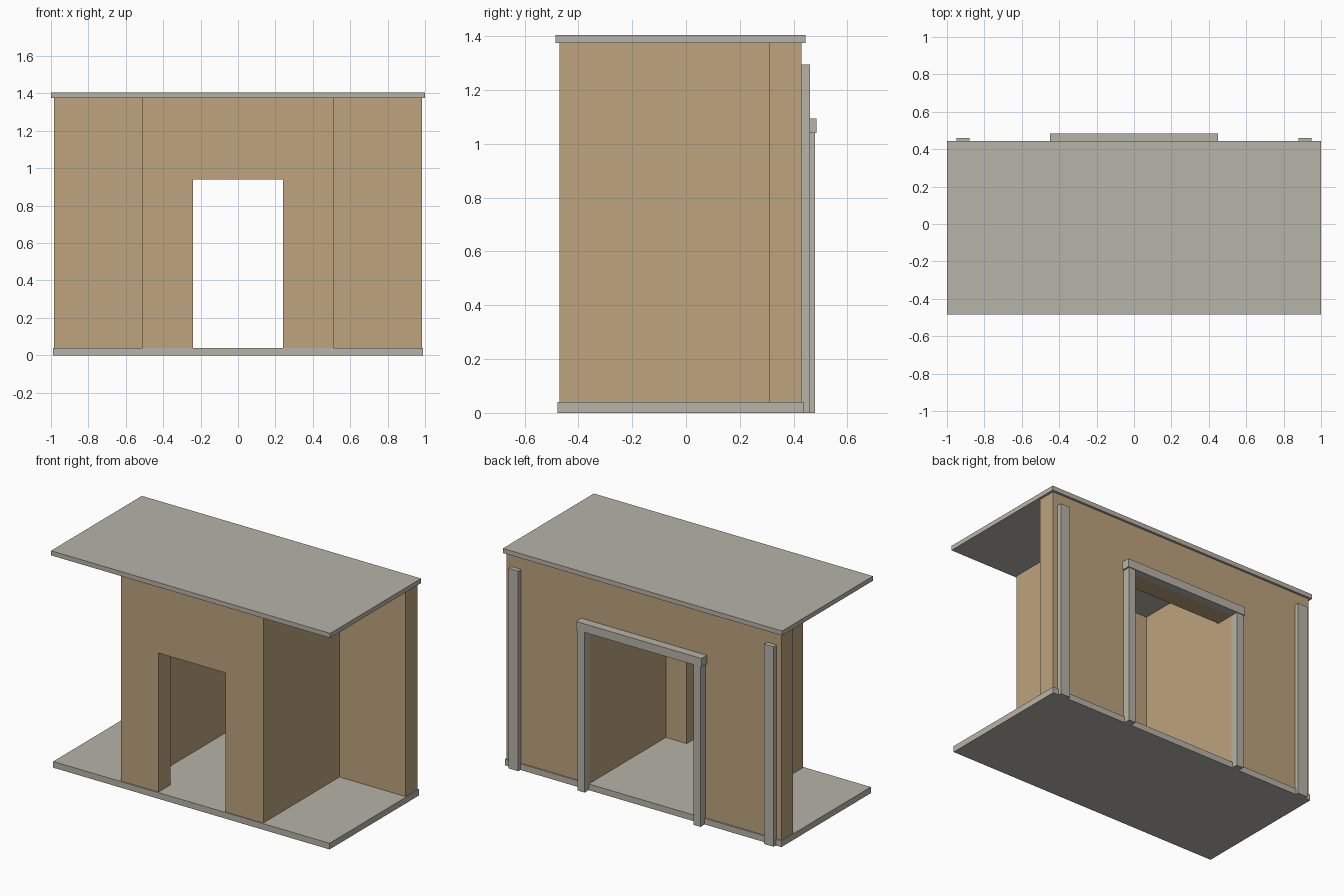
import bpy, bmesh

if "Cube" in bpy.data.objects:
    bpy.data.objects.remove(bpy.data.objects["Cube"])


def material(name, rgb):
    m = bpy.data.materials.new(name)
    m.diffuse_color = (*rgb, 1)
    m.use_nodes = True
    m.node_tree.nodes["Principled BSDF"].inputs["Base Color"].default_value = m.diffuse_color
    return m


TAN = material("tan_wall", (0.51, 0.37, 0.205))
GREY = material("warm_grey_trim", (0.474, 0.456, 0.392))


def extrude_profile(name, pts, y0, y1, mat):
    """Closed x-z outline pushed from y0 to y1."""
    bm = bmesh.new()
    face = bm.faces.new([bm.verts.new((x, y0, z)) for x, z in pts])
    res = bmesh.ops.extrude_face_region(bm, geom=[face])
    moved = [g for g in res["geom"] if isinstance(g, bmesh.types.BMVert)]
    bmesh.ops.translate(bm, verts=moved, vec=(0, y1 - y0, 0))
    bmesh.ops.recalc_face_normals(bm, faces=bm.faces)
    me = bpy.data.meshes.new(name)
    bm.to_mesh(me)
    bm.free()
    me.materials.append(mat)
    ob = bpy.data.objects.new(name, me)
    bpy.context.collection.objects.link(ob)
    return ob


def box(name, x0, x1, y0, y1, z0, z1, mat):
    return extrude_profile(name, [(x0, z0), (x1, z0), (x1, z1), (x0, z1)], y0, y1, mat)


def wall_with_door(name, half, door_half, door_top, y0, y1):
    pts = [(-half, BASE), (-door_half, BASE), (-door_half, door_top), (door_half, door_top),
           (door_half, BASE), (half, BASE), (half, TOP), (-half, TOP)]
    return extrude_profile(name, pts, y0, y1, TAN)


BASE, TOP = 0.001, 1.375

# Floor and roof slabs
box("floor_slab", -0.99, 0.99, -0.477, 0.438, 0, 0.04, GREY)
box("roof_slab", -1, 1, -0.485, 0.445, TOP, 1.405, GREY)

# Walls: wide back wall, narrower front room
wall_with_door("back_wall", 0.984, 0.39, 1.04, 0.31, 0.43)
wall_with_door("front_wall", 0.51, 0.24, 0.94, -0.47, -0.35)

for side, s in (("left", -1), ("right", 1)):
    def span(a, b):
        return sorted((s * a, s * b))
    # Room side wall, corner strip and door post on each side
    box(side + "_room_wall", *span(0.39, 0.51), -0.35, 0.31, BASE, TOP, TAN)
    box(side + "_corner_strip", *span(0.88, 0.95), 0.43, 0.46, 0, 1.295, GREY)
    box(side + "_door_post", *span(0.39, 0.44), 0.43, 0.48, 0, 1.04, GREY)

# Beam over the back doorway
box("door_lintel", -0.45, 0.45, 0.43, 0.485, 1.04, 1.095, GREY)
